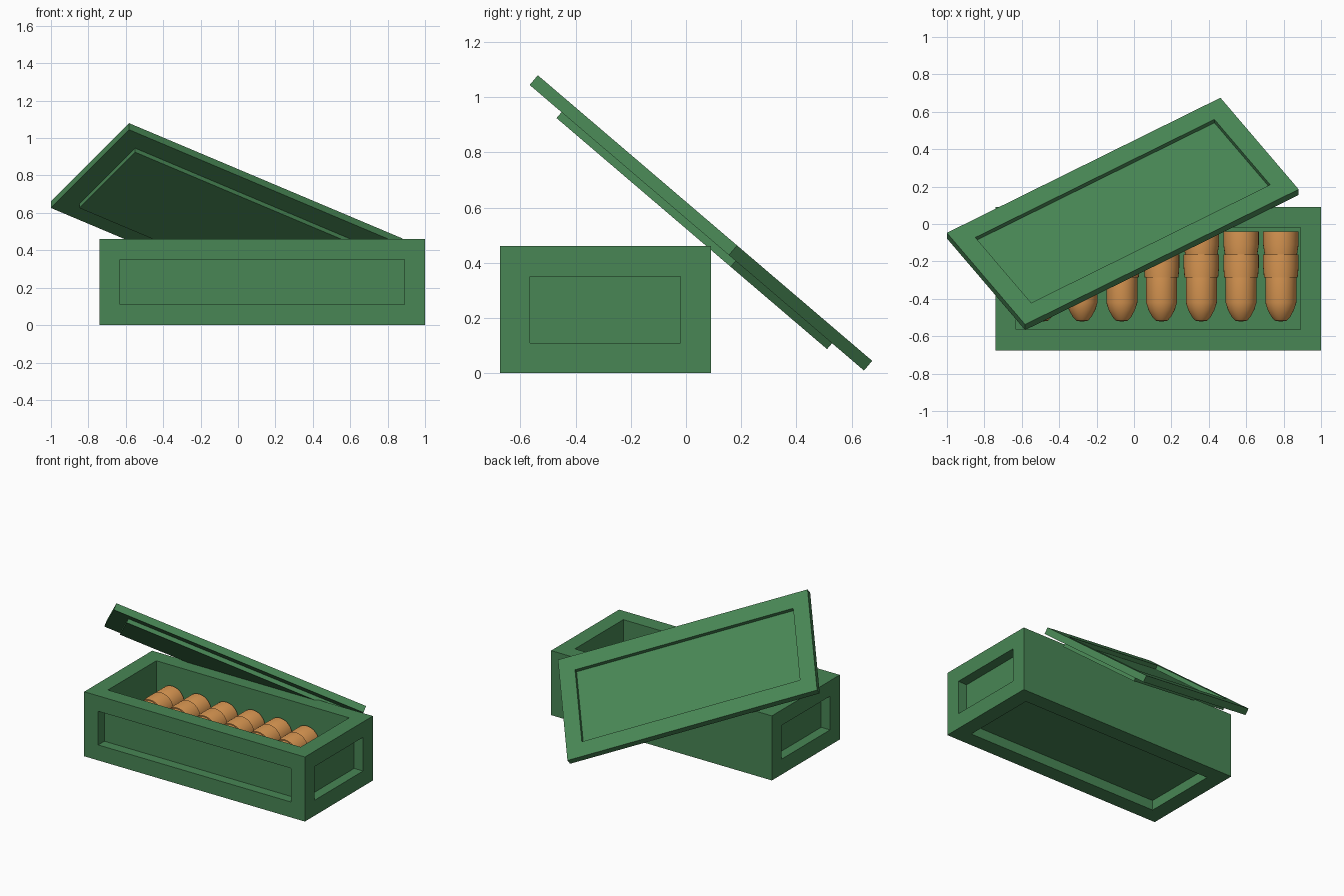
import bpy, bmesh, math
from mathutils import Matrix, Vector

if "Cube" in bpy.data.objects:
    bpy.data.objects.remove(bpy.data.objects["Cube"])


def material(name, color):
    m = bpy.data.materials.new(name)
    m.diffuse_color = (*color, 1)
    m.use_nodes = True
    m.node_tree.nodes["Principled BSDF"].inputs["Base Color"].default_value = m.diffuse_color
    return m


GREEN = material("green_paint", (0.065, 0.24, 0.09))
COPPER = material("copper", (0.7, 0.31, 0.085))


def finish(name, bm, mat):
    mesh = bpy.data.meshes.new(name)
    bm.to_mesh(mesh)
    bm.free()
    mesh.materials.append(mat)
    obj = bpy.data.objects.new(name, mesh)
    bpy.context.collection.objects.link(obj)
    return obj


def panelled_box(name, lo, hi, panels, margin=0.11):
    """Box whose faces get a straight-walled inset panel, pushed along the face normal."""
    lo, hi = Vector(lo), Vector(hi)
    bm = bmesh.new()
    bmesh.ops.create_cube(bm, size=1)
    bmesh.ops.scale(bm, vec=hi - lo, verts=bm.verts)
    bmesh.ops.translate(bm, vec=(lo + hi) / 2, verts=bm.verts)
    bm.normal_update()
    jobs = []
    for direction, push in panels:
        d = Vector(direction)
        jobs.append((max(bm.faces, key=lambda f: f.normal.dot(d)), d, push))
    for face, d, push in jobs:
        bmesh.ops.inset_individual(bm, faces=[face], thickness=margin, use_even_offset=True)
        bmesh.ops.inset_individual(bm, faces=[face], thickness=0)
        bmesh.ops.translate(bm, vec=d * push, verts=face.verts)
    bmesh.ops.recalc_face_normals(bm, faces=bm.faces)
    return finish(name, bm, GREEN)


# Crate body: open top, recessed panels on the front, ends and bottom
panelled_box("crate_body", (-0.74, -0.675, 0), (1.0, 0.09, 0.46), [
    ((0, 0, 1), -0.35),
    ((0, -1, 0), -0.07),
    ((1, 0, 0), -0.07),
    ((-1, 0, 0), -0.07),
    ((0, 0, -1), -0.07),
])

# Lid: recessed on top, raised plug below, leaning across the crate
lid = panelled_box("crate_lid", (-0.872, -0.384, -0.046), (0.872, 0.384, 0), [
    ((0, 0, 1), -0.028),
    ((0, 0, -1), 0.028),
])
lid.matrix_world = (Matrix.Translation((-0.06, 0.069, 0.562))
                    @ Matrix.Rotation(math.radians(-40.5), 4, 'X')
                    @ Matrix.Rotation(math.radians(33), 4, 'Z'))

# Shell profile: (radius, y) from base to nose
PROFILE = [(0, -0.04), (0.095, -0.04), (0.095, -0.11), (0.087, -0.163),
           (0.095, -0.163), (0.095, -0.23), (0.09, -0.287), (0.083, -0.287),
           (0.083, -0.42), (0.07, -0.46), (0.05, -0.497), (0.031, -0.517), (0, -0.522)]


def shell(name, x, z):
    bm = bmesh.new()
    verts = [bm.verts.new((r, y, 0)) for r, y in PROFILE]
    edges = [bm.edges.new(pair) for pair in zip(verts, verts[1:])]
    bmesh.ops.spin(bm, geom=verts + edges, cent=(0, 0, 0), axis=(0, 1, 0),
                   angle=math.tau, steps=32, use_merge=True)
    bmesh.ops.remove_doubles(bm, verts=bm.verts, dist=1e-5)
    bmesh.ops.recalc_face_normals(bm, faces=bm.faces)
    obj = finish(name, bm, COPPER)
    obj.location = (x, 0, z)
    bpy.ops.object.select_all(action='DESELECT')
    obj.select_set(True)
    bpy.context.view_layer.objects.active = obj
    bpy.ops.object.shade_smooth_by_angle(angle=math.radians(30))


# Row of seven shells
for i in range(7):
    shell(f"shell_{i + 1}", 0.785 - 0.2125 * i, 0.23)
